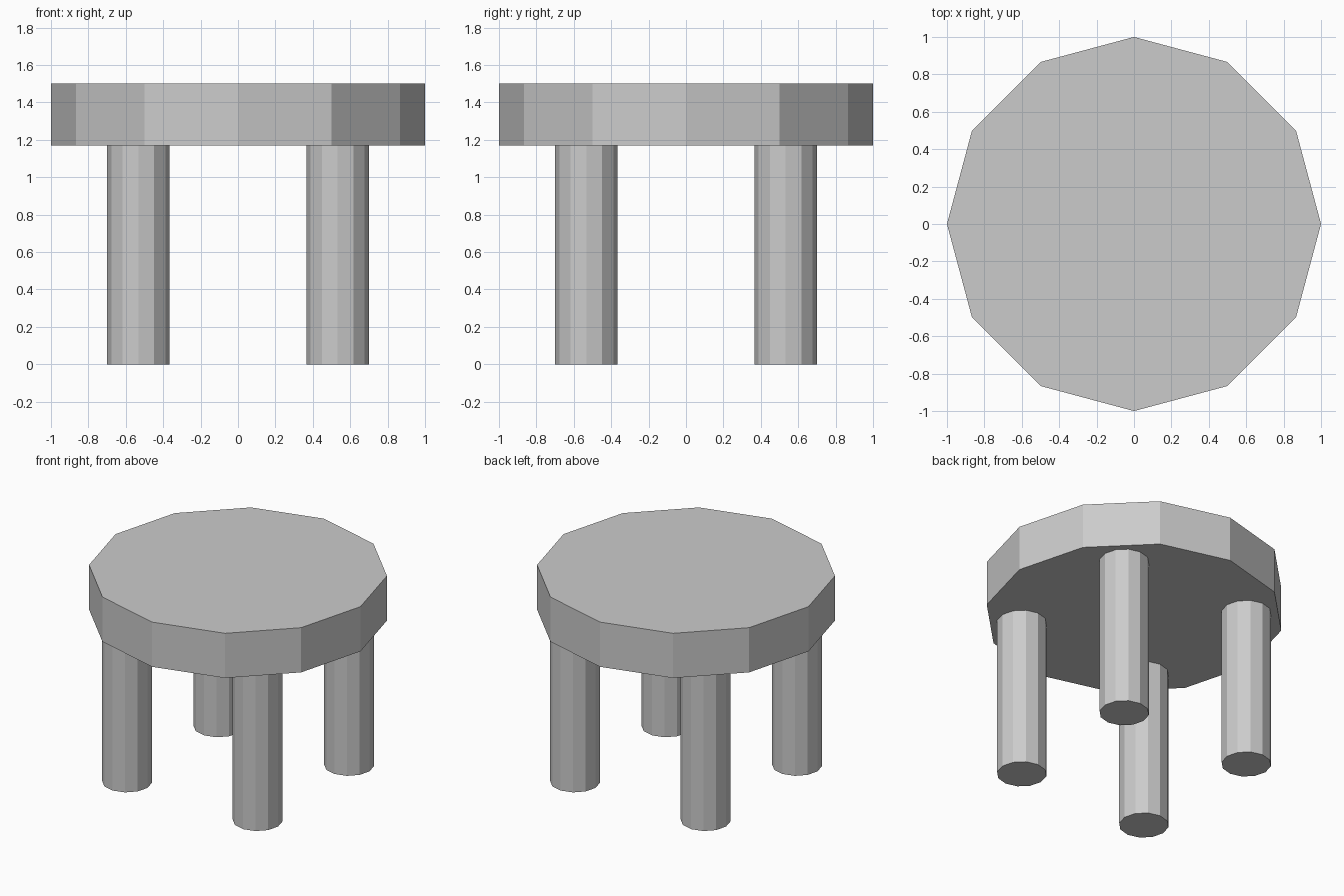
import bpy

# Remove the default object
cube = bpy.data.objects.get("Cube")
if cube:
    bpy.data.objects.remove(cube, do_unlink=True)

SIDES = 12
TOP_RADIUS = 1.0
LEG_RADIUS = 0.167
LEG_OFFSET = 0.533
LEG_HEIGHT = 1.17
HEIGHT = 1.5

# Single plain grey
grey = bpy.data.materials.new("light_grey")
grey.use_nodes = True
colour = (0.6, 0.6, 0.6, 1.0)
grey.diffuse_color = colour
grey.node_tree.nodes["Principled BSDF"].inputs["Base Color"].default_value = colour


def add_prism(name, radius, x, y, bottom, top):
    """Flat-shaded upright prism spanning bottom to top."""
    bpy.ops.mesh.primitive_cylinder_add(
        vertices=SIDES, radius=radius, depth=top - bottom,
        location=(x, y, (bottom + top) / 2))
    obj = bpy.context.object
    obj.name = name
    obj.data.name = name
    obj.data.materials.append(grey)
    return obj


# Round slab on top
add_prism("table_top", TOP_RADIUS, 0, 0, LEG_HEIGHT, HEIGHT)

# Four straight legs
for depth_name, sy in (("front", -1), ("back", 1)):
    for side_name, sx in (("left", 1), ("right", -1)):
        add_prism(f"{depth_name}_{side_name}_leg", LEG_RADIUS,
                  sx * LEG_OFFSET, sy * LEG_OFFSET, 0, LEG_HEIGHT)
